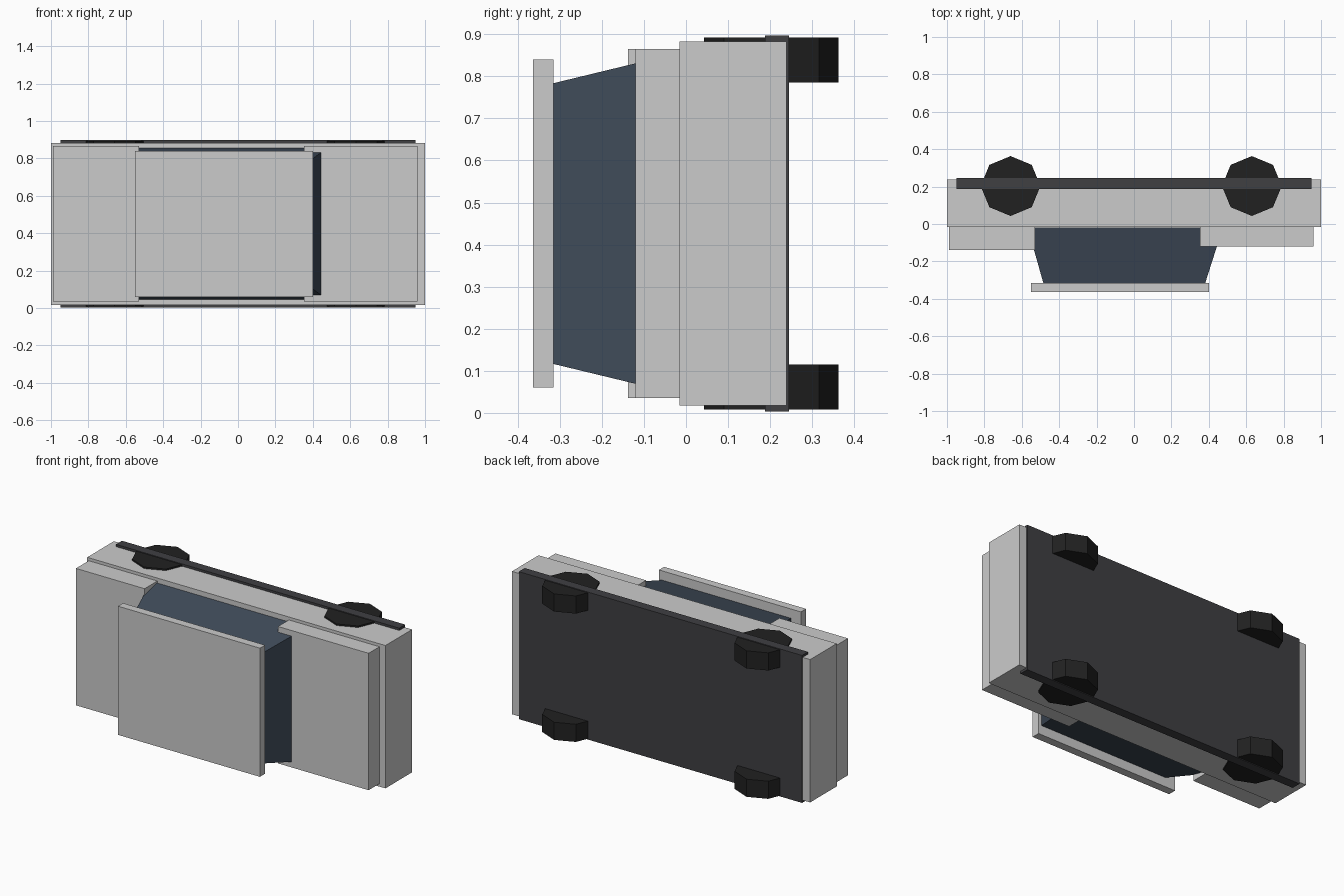
import bpy, bmesh, math

if "Cube" in bpy.data.objects:
    bpy.data.objects.remove(bpy.data.objects["Cube"])

MID = 0.45  # centre of the car's width, measured along z


def material(name, rgb):
    m = bpy.data.materials.new(name)
    m.diffuse_color = (*rgb, 1)
    m.use_nodes = True
    m.node_tree.nodes["Principled BSDF"].inputs["Base Color"].default_value = m.diffuse_color
    return m


def finish(name, bm, mat=None):
    bmesh.ops.recalc_face_normals(bm, faces=bm.faces)
    mesh = bpy.data.meshes.new(name)
    bm.to_mesh(mesh)
    bm.free()
    if mat:
        mesh.materials.append(mat)
    ob = bpy.data.objects.new(name, mesh)
    bpy.context.collection.objects.link(ob)


def slab(name, y0, y1, x0, x1, half_z, mat=None, end=None):
    """Box from y0 to y1; 'end' gives (x0, x1, half_z) at y1 for a taper."""
    bm = bmesh.new()
    bmesh.ops.create_cube(bm, size=2)
    ends = ((x0, x1, half_z), end or (x0, x1, half_z))
    for v in bm.verts:
        a, b, h = ends[v.co.y > 0]
        v.co = (b if v.co.x > 0 else a, y1 if v.co.y > 0 else y0, MID + h * v.co.z)
    finish(name, bm, mat)


def wheel(name, x, z, mat):
    bm = bmesh.new()
    bmesh.ops.create_cone(bm, cap_ends=True, segments=8, radius1=0.16,
                          radius2=0.16, depth=0.107)
    bmesh.ops.translate(bm, verts=bm.verts, vec=(x, 0.203, z))
    finish(name, bm, mat)


glass = material("dark_glass", (0.05, 0.07, 0.1))
under = material("underbody", (0.05, 0.05, 0.055))
rubber = material("rubber", (0.015, 0.015, 0.015))

# The car lies on its side: roof towards -y, wheels towards +y
slab("lower_body", -0.016, 0.239, -1, 1, 0.433)
slab("hood", -0.12, -0.01, 0.352, 0.96, 0.415)
slab("trunk", -0.138, -0.01, -0.99, -0.53, 0.415)
slab("roof", -0.364, -0.315, -0.55, 0.402, 0.39)

# Tapered window block, narrowing towards the roof
slab("cabin_windows", -0.318, -0.02, -0.484, 0.38, 0.333, glass, (-0.568, 0.475, 0.405))

# Chassis plate
slab("chassis", 0.188, 0.245, -0.95, 0.95, 0.447, under)

# Octagonal wheels
for end, x in (("rear", -0.66), ("front", 0.63)):
    for side, s in (("left", 1), ("right", -1)):
        wheel(f"{end}_{side}_wheel", x, MID + s * 0.389, rubber)
